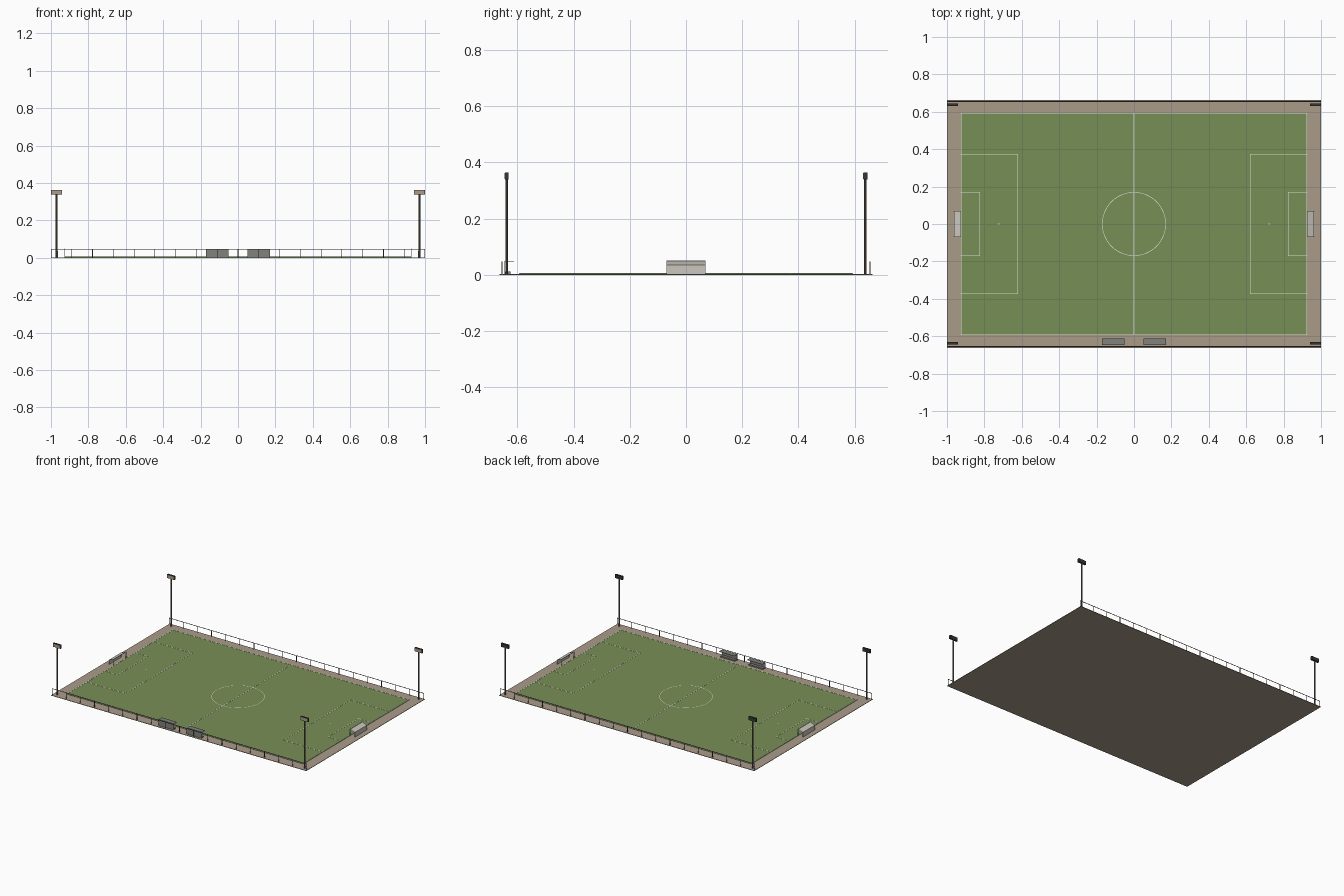
import bpy, bmesh, math
from mathutils import Matrix, Vector

if "Cube" in bpy.data.objects:
    bpy.data.objects.remove(bpy.data.objects["Cube"])


def mat(name, rgb):
    m = bpy.data.materials.new(name)
    m.diffuse_color = (*rgb, 1)
    m.use_nodes = True
    m.node_tree.nodes["Principled BSDF"].inputs["Base Color"].default_value = m.diffuse_color
    return m


TAN = mat("tan_surround", (0.40, 0.33, 0.25))
GRASS = mat("grass_green", (0.185, 0.275, 0.092))
WHITE = mat("line_white", (0.80, 0.79, 0.75))
NET = mat("net_grey", (0.60, 0.57, 0.52))
STEEL = mat("pole_steel", (0.13, 0.11, 0.09))
DARK = mat("dark_housing", (0.035, 0.035, 0.035))
LAMP = mat("lamp_tan", (0.42, 0.34, 0.25))
GREY = mat("shelter_grey", (0.22, 0.22, 0.20))


def box(bm, x0, x1, y0, y1, z0, z1):
    m = Matrix.Translation(((x0 + x1) / 2, (y0 + y1) / 2, (z0 + z1) / 2))
    bmesh.ops.create_cube(bm, size=1, matrix=m @ Matrix.Diagonal((x1 - x0, y1 - y0, z1 - z0, 1)))


def tube(bm, x, y, z0, z1, r, sides):
    bmesh.ops.create_cone(bm, cap_ends=True, segments=sides, radius1=r, radius2=r, depth=z1 - z0,
                          matrix=Matrix.Translation((x, y, (z0 + z1) / 2)))


def finish(bm, name, material):
    me = bpy.data.meshes.new(name)
    bm.to_mesh(me)
    bm.free()
    me.materials.append(material)
    ob = bpy.data.objects.new(name, me)
    bpy.context.collection.objects.link(ob)
    return ob


def boxes(name, material, *items):
    bm = bmesh.new()
    for it in items:
        box(bm, *it)
    return finish(bm, name, material)


M = 1 / 54                      # one metre in model units
PX, PY = 50 * M, 32 * M         # half pitch
G0, G1 = 0.003, 0.006           # surround top, grass top
LZ = G1 + 0.0008                # painted line top
W = 0.0015                      # half line width

# Ground and grass
boxes("surround", TAN, (-1, 1, -0.664, 0.664, 0, G0))
boxes("grass_pitch", GRASS, (-PX, PX, -PY, PY, G0, G1))

# Painted lines
bm = bmesh.new()


def line(x0, x1, y0, y1):
    box(bm, min(x0, x1) - W, max(x0, x1) + W, min(y0, y1) - W, max(y0, y1) + W, G1 - 0.001, LZ)


for s in (-1, 1):
    line(-PX, PX, s * (PY - W), s * (PY - W))
    line(s * (PX - W), s * (PX - W), -PY, PY)
    for depth, half in ((16.5 * M, 20.16 * M), (5.5 * M, 9.16 * M)):
        xi = s * (PX - depth)
        line(xi, xi, -half, half)
        for t in (-1, 1):
            line(xi, s * PX, t * half, t * half)
    tube(bm, s * (PX - 11 * M), 0, G1 - 0.001, LZ, 0.004, 12)
line(0, 0, -PY, PY)
tube(bm, 0, 0, G1 - 0.001, LZ, 0.004, 12)
# Centre circle as a flat ring
N, R = 64, 9.15 * M
rings = [[bm.verts.new((r * math.cos(2 * math.pi * i / N), r * math.sin(2 * math.pi * i / N), LZ))
          for i in range(N)] for r in (R - W, R + W)]
for i in range(N):
    j = (i + 1) % N
    bm.faces.new((rings[0][i], rings[1][i], rings[1][j], rings[0][j]))
finish(bm, "pitch_lines", WHITE)

# Goals: white frame, grey net with sloping roof and upright back
GW, GB, GT, GBACK = 3.7 * M, 0.963, G1 + 0.045, 0.036
for s, side in ((-1, "left"), (1, "right")):
    bm = bmesh.new()
    gx = s * PX
    for t in (-1, 1):
        box(bm, gx - W, gx + W, t * GW - W, t * GW + W, G0, GT)
        xb = s * GB
        box(bm, xb - W / 2, xb + W / 2, t * GW - W / 2, t * GW + W / 2, G0, GBACK)
    box(bm, gx - W, gx + W, -GW - W, GW + W, GT - 2 * W, GT)
    finish(bm, side + "_goal_frame", WHITE)
    bm = bmesh.new()
    rows = [[bm.verts.new((s * x, y, z)) for y in (-GW, GW)]
            for x, z in ((PX, GT - W), (GB, GBACK), (GB, G0))]
    for a, b in zip(rows, rows[1:]):
        f = [a[0], b[0], b[1], a[1]]
        bm.faces.new(f if s > 0 else f[::-1])
    finish(bm, side + "_goal_net", NET)

# Side fences: posts every six metres and a top rail
for s, side in ((-1, "front"), (1, "back")):
    bm = bmesh.new()
    y = s * 0.655
    for i in range(19):
        x = max(-0.9985, min(0.9985, -1 + i / 9))
        box(bm, x - 0.0015, x + 0.0015, y - 0.0015, y + 0.0015, G0, 0.048)
    box(bm, -1, 1, y - 0.0015, y + 0.0015, 0.0455, 0.048)
    finish(bm, side + "_fence", STEEL)

# Team shelters: back panel, roof, bench and slim front posts
for s, side in ((-1, "left"), (1, "right")):
    x0, x1 = sorted((s * 0.05, s * 0.17))
    boxes(side + "_shelter", GREY,
          (x0, x1, -0.647, -0.645, G0, 0.046),
          (x0, x1, -0.647, -0.612, 0.045, 0.047))
    boxes(side + "_shelter_bench", GREY, (x0 + 0.004, x1 - 0.004, -0.644, -0.624, G0, 0.012))

# Floodlights: pole, dark housing and lamp panel
for sx, nx in ((-1, "left"), (1, "right")):
    for sy, ny in ((-1, "front"), (1, "back")):
        x, y, name = sx * 0.97, sy * 0.638, f"{ny}_{nx}_floodlight"
        bm = bmesh.new()
        tube(bm, x, y, G0, 0.342, 0.0048, 8)
        finish(bm, name + "_pole", STEEL)
        boxes(name + "_housing", DARK, (x - 0.03, x + 0.03, y - 0.006, y + 0.007, 0.339, 0.364))
        boxes(name + "_lamps", LAMP, (x - 0.028, x + 0.028, y - 0.0075, y - 0.0055, 0.341, 0.362))
